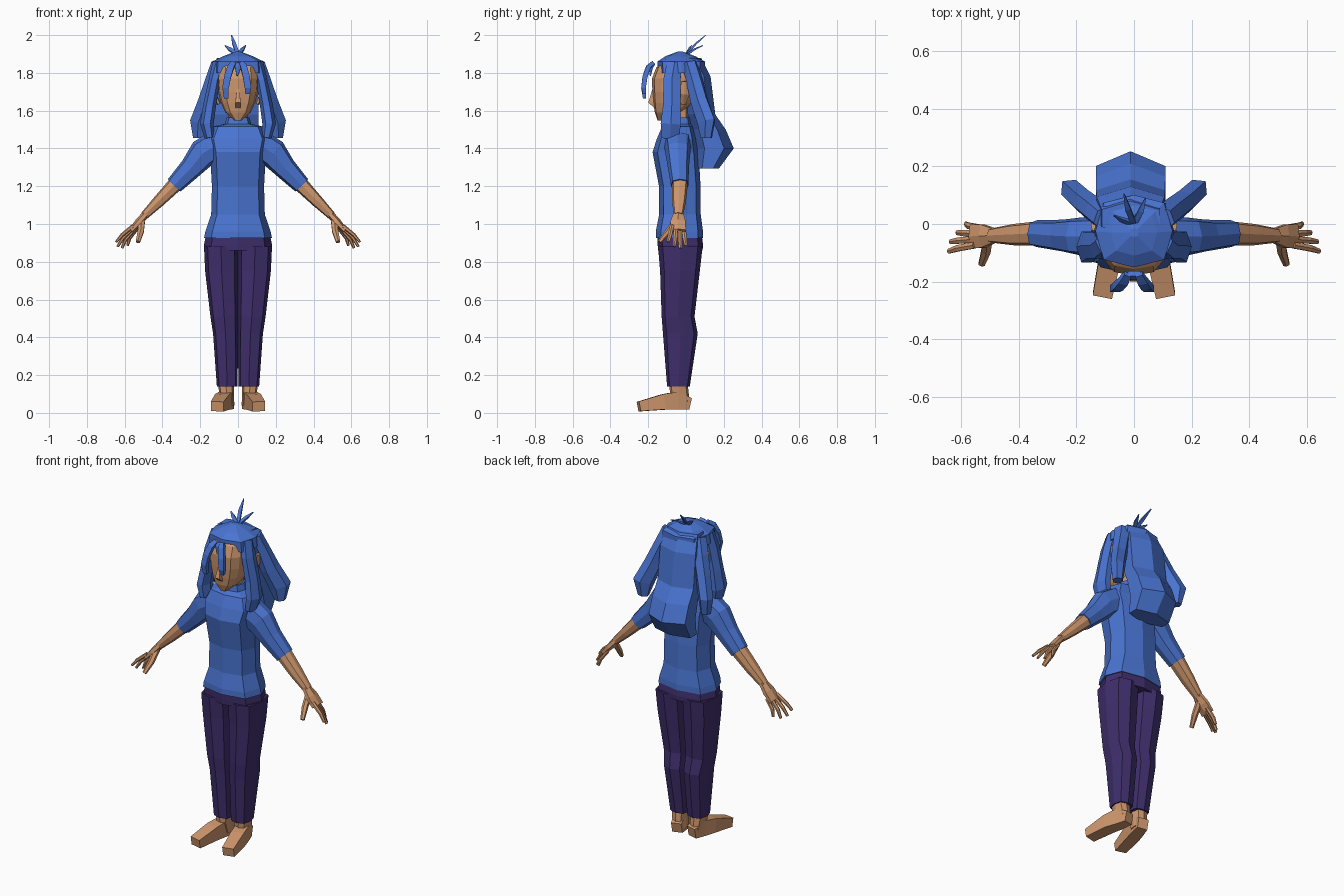
import bpy, bmesh, math
from mathutils import Vector


def material(name, col):
    m = bpy.data.materials.new(name)
    m.diffuse_color = (*col, 1)
    return m


SKIN = material("skin", (0.62, 0.31, 0.155))
BLUE = material("blue", (0.068, 0.175, 0.64))
PURPLE = material("purple", (0.05, 0.028, 0.15))


def section(n, e=0.7):
    # unit polygon: 4 and 6 sides are turned half a step, others have a front centre edge
    off = 0.5 if n in (4, 6) else 0
    pts = []
    for i in range(n):
        a = (i + off) * math.tau / n
        c, s = round(math.cos(a), 6), round(math.sin(a), 6)
        if n > 6:
            c, s = math.copysign(abs(c) ** e, c), math.copysign(abs(s) ** e, s)
        pts.append((c, s))
    mx, my = max(p[0] for p in pts), max(p[1] for p in pts)
    return [(x / mx, y / my) for x, y in pts]


def skin_rings(name, rings, mat, mirror):
    bm = bmesh.new()
    rows = [[bm.verts.new(p) for p in r] for r in rings]
    n = len(rows[0])
    for a, b in zip(rows, rows[1:]):
        for i in range(n):
            j = (i + 1) % n
            bm.faces.new((a[i], a[j], b[j], b[i]))
    bm.faces.new(rows[0])
    bm.faces.new(rows[-1])
    bmesh.ops.recalc_face_normals(bm, faces=bm.faces)
    me = bpy.data.meshes.new(name)
    bm.to_mesh(me)
    bm.free()
    me.materials.append(mat)
    ob = bpy.data.objects.new(name, me)
    bpy.context.collection.objects.link(ob)
    if mirror:
        m = ob.modifiers.new("mirror", "MIRROR")
        m.use_mirror_merge = False
    return ob


def loft(name, rings, mat, n=8, mirror=False):
    # horizontal rings: cx, cy, z, half width, half depth
    sec = section(n)
    return skin_rings(name, [[(cx + u * rx, cy + v * ry, z) for u, v in sec]
                             for cx, cy, z, rx, ry in rings], mat, mirror)


def limb(name, path, mat, n=4, side=(0, 1, 0), mirror=True):
    # rings across a path: x, y, z, half size along side, half size across it
    pts = [Vector(p[:3]) for p in path]
    sec, rings = section(n), []
    for i, p in enumerate(pts):
        d = (pts[min(i + 1, len(pts) - 1)] - pts[max(i - 1, 0)]).normalized()
        s = Vector(side)
        s = (s - d * s.dot(d)).normalized()
        t = d.cross(s)
        rings.append([p + s * u * path[i][3] + t * v * path[i][4] for u, v in sec])
    return skin_rings(name, rings, mat, mirror)


# trousers
loft("trouser_hips", [(0, -.03, .86, .178, .118), (0, -.03, .89, .18, .12), (0, -.035, .95, .168, .118)], PURPLE)
loft("trouser_legs", [(.057, -.04, .14, .055, .06), (.066, -.03, .42, .066, .092), (.073, -.042, .51, .073, .087),
                      (.087, -.032, .75, .087, .105), (.09, -.03, .88, .09, .118)], PURPLE, mirror=True)

# feet
loft("ankles", [(.055, -.025, .04, .036, .042), (.06, -.035, .10, .038, .05), (.065, -.04, .16, .043, .048)],
     SKIN, 8, True)
limb("feet", [(.05, .018, .05, .03, .03), (.066, -.05, .065, .036, .047), (.084, -.12, .058, .038, .041),
              (.11, -.25, .034, .034, .026)], SKIN, 4, (1, 0, 0))

# shirt
loft("shirt", [(0, -.035, .925, .18, .125), (0, -.035, .96, .173, .125), (0, -.032, 1.05, .142, .11),
               (0, -.033, 1.20, .138, .11), (0, -.055, 1.38, .148, .122), (0, -.05, 1.45, .165, .105),
               (0, -.045, 1.515, .135, .082), (0, -.035, 1.53, .07, .06), (0, -.035, 1.565, .06, .055)], BLUE)
limb("sleeves", [(.11, -.045, 1.42, .072, .08), (.185, -.043, 1.375, .066, .078), (.25, -.04, 1.295, .055, .06),
                 (.337, -.033, 1.205, .047, .047)], BLUE, 8)

# arms and hands
limb("forearms", [(.30, -.033, 1.24, .036, .036), (.337, -.033, 1.205, .042, .04), (.42, -.037, 1.12, .037, .032),
                  (.495, -.04, 1.045, .025, .022)], SKIN, 8)
limb("palms", [(.485, -.04, 1.055, .024, .02), (.525, -.042, 1.01, .04, .021), (.565, -.043, .965, .042, .014)], SKIN, 6)
fingers = [("index", -.074, .575, .97, -.095, .645, .905), ("middle", -.053, .572, .962, -.062, .638, .88),
           ("ring", -.033, .565, .957, -.03, .615, .872), ("little", -.013, .555, .957, 0, .585, .885)]
for label, y0, x0, z0, y1, x1, z1 in fingers:
    ym, xm, zm = (y0 + y1) / 2, (x0 + x1) / 2 + .004, (z0 + z1) / 2 + .004
    limb(label + "_fingers", [(x0 - .02, y0, z0 + .02, .011, .011), (xm, ym, zm, .011, .010),
                              (x1, y1, z1, .008, .007)], SKIN, 6)
limb("thumbs", [(.51, -.05, 1.02, .018, .018), (.515, -.095, .96, .016, .016), (.53, -.14, .905, .011, .011)],
     SKIN, 6, (1, 0, 0))

# neck and head
loft("neck", [(0, -.035, 1.50, .05, .045), (0, -.04, 1.66, .05, .05)], SKIN)
loft("head", [(0, -.125, 1.548, .02, .025), (0, -.095, 1.59, .066, .07), (0, -.065, 1.64, .09, .108),
              (0, -.05, 1.70, .106, .128), (0, -.045, 1.77, .112, .135), (0, -.035, 1.83, .108, .122),
              (0, -.03, 1.87, .07, .08)], SKIN, 12)
limb("nose", [(0, -.172, 1.72, .006, .004), (0, -.18, 1.645, .014, .02), (0, -.158, 1.615, .012, .006)],
     SKIN, 4, (1, 0, 0), False)
limb("ears", [(.10, -.015, 1.635, .012, .012), (.13, -.01, 1.69, .03, .012), (.14, -.005, 1.755, .018, .01)], SKIN, 6)

# hair cap and long back panel
loft("hair_cap", [(0, -.025, 1.80, .14, .124), (0, -.025, 1.86, .134, .126), (0, -.03, 1.888, .08, .08),
                  (0, -.03, 1.912, .015, .015)], BLUE)
loft("back_hair", [(-.012, .02, 1.88, .10, .06), (-.012, .06, 1.78, .118, .07), (-.012, .08, 1.58, .12, .075),
                   (-.012, .12, 1.50, .121, .09), (-.012, .15, 1.40, .121, .103),
                   (-.012, .115, 1.295, .118, .06)], BLUE, 6)

# locks beside the face and flared locks behind the ears
limb("front_locks", [(.10, -.06, 1.85, .04, .035), (.125, -.075, 1.76, .045, .03), (.15, -.075, 1.63, .046, .034),
                     (.165, -.08, 1.53, .054, .036), (.15, -.085, 1.455, .044, .026)], BLUE, 6)
limb("flared_locks", [(.10, .02, 1.85, .04, .04), (.13, .045, 1.76, .04, .045), (.165, .07, 1.65, .038, .055),
                      (.207, .107, 1.54, .036, .062), (.208, .108, 1.455, .026, .032)], BLUE, 6, (-.7, .7, 0))

# loose fringe strands
for label, s, zt in (("left", -1, 1.665), ("right", .8, 1.69)):
    limb(label + "_fringe", [(.022 * s, -.175, 1.852, .013, .010), (.038 * s, -.2, 1.83, .017, .012),
                             (.055 * s, -.217, 1.78, .018, .013), (.066 * s, -.225, 1.72, .017, .012),
                             (.062 * s, -.22, zt, .012, .008)], BLUE, 4, (1, 0, 0), False)
limb("centre_fringe", [(0, -.172, 1.85, .02, .01), (0, -.185, 1.83, .016, .01), (-.004, -.19, 1.785, .004, .004)],
     BLUE, 4, (1, 0, 0), False)

# upright wisps on the crown
for label, x, y, z in (("tall", -.035, .105, 2.0), ("left", -.07, .03, 1.945), ("right", .04, .09, 1.945)):
    limb(label + "_wisp", [(0, 0, 1.895, .009, .006), (x * .6, y * .5, 1.9 + (z - 1.9) * .55, .010, .005),
                           (x, y, z, .002, .002)], BLUE, 4, (1, 0, 0), False)
